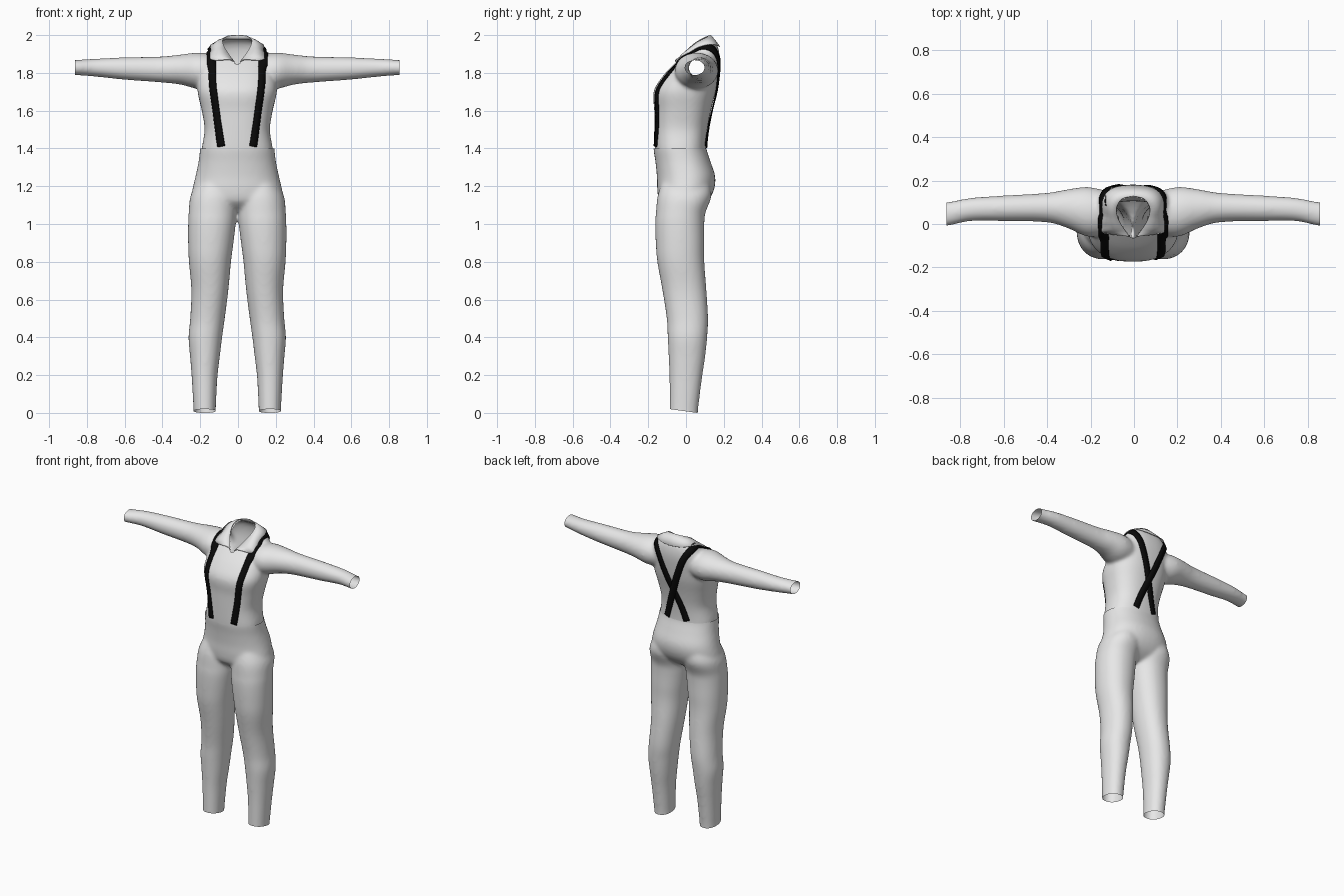
import bpy, bmesh, math
from mathutils import Vector
from mathutils.bvhtree import BVHTree

if "Cube" in bpy.data.objects:
    bpy.data.objects.remove(bpy.data.objects["Cube"])

SHIFT = -0.004


def material(name, value):
    m = bpy.data.materials.new(name)
    m.diffuse_color = (value, value, value, 1)
    m.use_nodes = True
    m.node_tree.nodes["Principled BSDF"].inputs["Base Color"].default_value = m.diffuse_color
    return m


CLOTH = material("grey cloth", 0.8)
BLACK = material("black strap", 0.003)


def spline(keys, steps):
    """Smooth interpolation through tuples of equal length."""
    pts = [Vector(k) for k in keys]
    out = []
    for i in range(len(pts) - 1):
        b, c = pts[i], pts[i + 1]
        a = pts[max(i - 1, 0)]
        d = pts[min(i + 2, len(pts) - 1)]
        for s in range(steps):
            t = s / steps
            out.append(0.5 * (2 * b + (c - a) * t + (2 * a - 5 * b + 4 * c - d) * t * t
                              + (3 * b - a - 3 * c + d) * t ** 3))
    return out + [pts[-1]]


def loft(bm, keys, axis, power=2.0, sign=1, n=40):
    """Closed tube; each key is position along axis, then low/high of both cross directions."""
    rings = []
    for p, a0, a1, b0, b1 in spline(keys, 4):
        ring = []
        for i in range(n):
            t = 2 * math.pi * i / n
            c, s = math.cos(t), math.sin(t)
            u = (a0 + a1) / 2 + (a1 - a0) / 2 * math.copysign(abs(c) ** (2 / power), c)
            v = (b0 + b1) / 2 + (b1 - b0) / 2 * math.copysign(abs(s) ** (2 / power), s)
            co = (sign * u, v, p) if axis == 'Z' else (sign * p, u, v)
            ring.append(bm.verts.new(co))
        rings.append(ring)
    faces = [bm.faces.new(rings[0]), bm.faces.new(rings[-1][::-1])]
    for r, q in zip(rings, rings[1:]):
        for i in range(n):
            j = (i + 1) % n
            faces.append(bm.faces.new((r[j], r[i], q[i], q[j])))
    bmesh.ops.recalc_face_normals(bm, faces=faces)


def add_object(name, bm, mat):
    me = bpy.data.meshes.new(name)
    bm.to_mesh(me)
    bm.free()
    me.materials.append(mat)
    ob = bpy.data.objects.new(name, me)
    bpy.context.collection.objects.link(ob)
    ob.location.x = SHIFT
    me.shade_smooth()
    return ob


def garment(name, bm, cuts, hole=None):
    """Fuse the tubes into one soft skin, then open its ends."""
    ob = add_object(name, bm, CLOTH)
    r = ob.modifiers.new("fuse", 'REMESH')
    r.mode, r.voxel_size = 'VOXEL', 0.01
    s = ob.modifiers.new("soften", 'SMOOTH')
    s.factor, s.iterations = 0.5, 10
    dg = bpy.context.evaluated_depsgraph_get()
    me = bpy.data.meshes.new_from_object(ob.evaluated_get(dg))
    ob.modifiers.clear()
    bm = bmesh.new()
    bm.from_mesh(me)
    tree = BVHTree.FromBMesh(bm)
    for co, no in cuts:
        bmesh.ops.bisect_plane(bm, geom=bm.verts[:] + bm.edges[:] + bm.faces[:],
                               plane_co=co, plane_no=no, clear_outer=True)
    if hole:
        bmesh.ops.delete(bm, geom=[v for v in bm.verts if hole(v.co)], context='VERTS')
    bm.to_mesh(ob.data)
    bm.free()
    ob.data.shade_smooth()
    return tree


# Shirt: torso and two sleeves
bm = bmesh.new()
torso = [(1.34, .19, -.16, .11), (1.40, .188, -.165, .105), (1.5, .173, -.167, .113),
         (1.6, .188, -.168, .132), (1.7, .21, -.172, .157), (1.78, .205, -.125, .17),
         (1.85, .19, -.06, .178), (1.9, .165, -.005, .177), (1.94, .135, .045, .168),
         (1.965, .10, .075, .152), (1.98, .06, .09, .13)]
loft(bm, [(z, -w, w, f, b) for z, w, f, b in torso], 'Z', 2.4)
sleeve = [(.08, -.04, .14, 1.73, 1.89), (.2, -.06, .17, 1.715, 1.907),
          (.3, -.02, .16, 1.738, 1.897), (.4, .008, .143, 1.749, 1.887),
          (.6, .013, .131, 1.764, 1.882), (.75, .013, .12, 1.78, 1.875),
          (.86, -.01, .10, 1.788, 1.868), (.93, -.01, .10, 1.788, 1.868)]
for side in (1, -1):
    loft(bm, sleeve, 'X', 2.0, side)


def neck_hole(p):
    if p.z < 1.8:
        return False
    oval = (p.x / .072) ** 2 + ((p.y - .06) / .06) ** 2 < 1
    return oval or (-.065 < p.y < .03 and abs(p.x) < .055 * min(1, (p.y + .065) / .065))


shirt_tree = garment("shirt", bm, [((.86, 0, 0), (1, 0, 0)), ((-.86, 0, 0), (-1, 0, 0)),
                                   ((0, 0, 1.39), (0, 0, -1))], neck_hole)

# Trousers: pelvis and two legs
bm = bmesh.new()
pelvis = [(1.46, .19, -.168, .105), (1.40, .197, -.172, .108), (1.33, .205, -.162, .13),
          (1.25, .222, -.154, .155), (1.18, .238, -.152, .148), (1.12, .247, -.14, .115),
          (1.075, .2, -.09, .06), (1.055, .08, -.04, .01)]
loft(bm, [(z, -w, w, f, b) for z, w, f, b in pelvis], 'Z', 2.2)
leg = [(1.24, .03, .2, -.12, .12), (1.15, .002, .247, -.15, .135), (1.06, .004, .257, -.159, .103),
       (1, .008, .26, -.163, .097), (.9, .02, .26, -.16, .097), (.8, .033, .256, -.152, .097),
       (.65, .047, .243, -.125, .108), (.5, .066, .249, -.102, .117), (.4, .08, .258, -.097, .112),
       (.3, .092, .25, -.092, .102), (.2, .104, .242, -.088, .087), (.1, .11, .236, -.087, .074),
       (0, .114, .231, -.087, .063), (-.08, .114, .231, -.087, .063)]
for side in (1, -1):
    loft(bm, leg, 'Z', 2.15, side)
garment("trousers", bm, [((0, 0, 1.40), (0, 0, 1)), ((0, .06, 0), (0, -.137, -1))])


def snap(p, offset):
    co, no, _, _ = shirt_tree.find_nearest(p)
    return co + no * offset


def solidify(ob, thickness):
    m = ob.modifiers.new("thickness", 'SOLIDIFY')
    m.thickness, m.offset = thickness, 0


# Collar: folded flap around the neck, open in a V at the front
inner = [(0, .128, 2.0), (.05, .116, 1.995), (.075, .08, 1.978), (.075, .045, 1.955),
         (.062, .01, 1.925), (.04, -.025, 1.892), (.016, -.058, 1.86)]
outer = [(0, .172, 1.935), (.07, .165, 1.94), (.125, .12, 1.94), (.14, .04, 1.925),
         (.143, -.01, 1.9), (.135, -.05, 1.878), (.05, -.055, 1.872)]
rows = []
for a, b in zip(spline(inner, 4), spline(outer, 4)):
    b = snap(b, .011)
    m = snap(a.lerp(b, .5), .012)
    mid = a.lerp(b, .45) + Vector((0, 0, .004))
    rows.append((a, Vector((mid.x, mid.y, max(mid.z, m.z))), b))
full = [[Vector((-p.x, p.y, p.z)) for p in r] for r in rows[:0:-1]] + rows
bm = bmesh.new()
grid = [[bm.verts.new(p) for p in r] for r in full]
for r, q in zip(grid, grid[1:]):
    for i in range(2):
        bm.faces.new((r[i], r[i + 1], q[i + 1], q[i]))
bmesh.ops.recalc_face_normals(bm, faces=bm.faces[:])
solidify(add_object("collar", bm, CLOTH), .004)

# Braces: up the front, over the shoulders, crossing on the back
path = [(.085, -.165, 1.41), (.11, -.165, 1.55), (.13, -.165, 1.7), (.137, -.11, 1.8),
        (.137, -.04, 1.89), (.14, .03, 1.93), (.137, .09, 1.94), (.12, .15, 1.91),
        (.09, .175, 1.85), (.045, .16, 1.74), (0, .135, 1.62), (-.045, .12, 1.5),
        (-.075, .11, 1.41)]
for name, side, lift in (("right_brace", 1, .005), ("left_brace", -1, .008)):
    pts = [Vector((side * p.x, p.y, p.z)) for p in spline(path, 6)]
    bm = bmesh.new()
    grid = []
    for i, p in enumerate(pts):
        along = (pts[min(i + 1, len(pts) - 1)] - pts[max(i - 1, 0)]).normalized()
        normal = shirt_tree.find_nearest(p)[1]
        across = along.cross(normal).normalized() * .021
        grid.append([bm.verts.new(snap(p + across * k, lift)) for k in (-1, 0, 1)])
    for r, q in zip(grid, grid[1:]):
        for i in range(2):
            bm.faces.new((r[i], r[i + 1], q[i + 1], q[i]))
    bmesh.ops.recalc_face_normals(bm, faces=bm.faces[:])
    solidify(add_object(name, bm, BLACK), .005)
